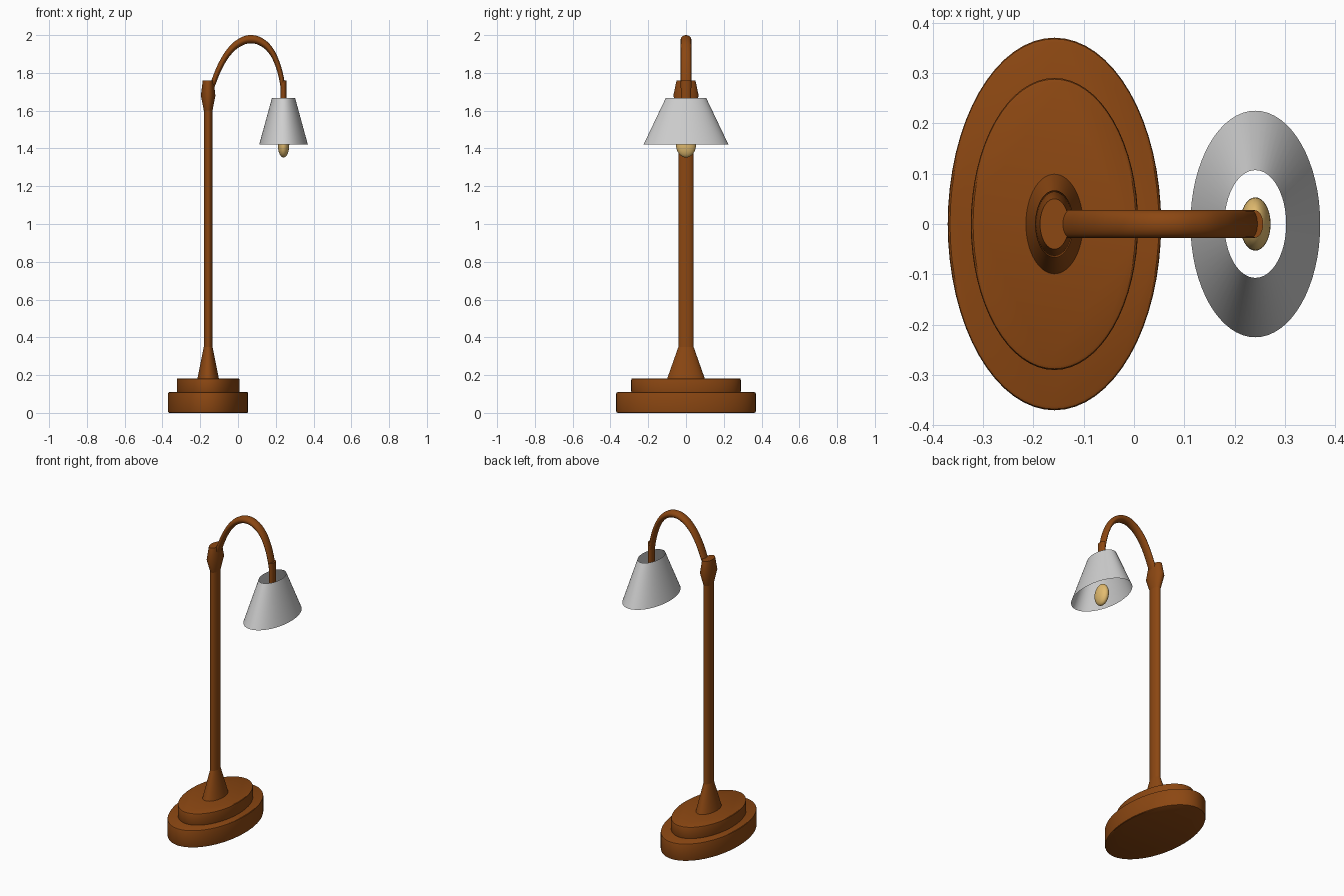
import bpy, bmesh, math

SQUASH = 0.573      # the whole lamp is flattened along x
POST_X = -0.158
LAMP_X = 0.241

if "Cube" in bpy.data.objects:
    bpy.data.objects.remove(bpy.data.objects["Cube"])


def material(name, rgb):
    m = bpy.data.materials.new(name)
    m.use_nodes = True
    m.diffuse_color = (*rgb, 1)
    bsdf = next(n for n in m.node_tree.nodes if n.type == 'BSDF_PRINCIPLED')
    bsdf.inputs["Base Color"].default_value = (*rgb, 1)
    return m


brown = material("warm_brown", (0.26, 0.063, 0.006))
grey = material("shade_grey", (0.62, 0.62, 0.62))
amber = material("bulb_amber", (0.76, 0.50, 0.16))


def finish(name, mesh, mat, scale=(1, 1, 1)):
    ob = bpy.data.objects.new(name, mesh)
    bpy.context.collection.objects.link(ob)
    mesh.materials.clear()
    mesh.materials.append(mat)
    ob.scale = scale
    bpy.ops.object.select_all(action='DESELECT')
    ob.select_set(True)
    bpy.context.view_layer.objects.active = ob
    bpy.ops.object.shade_smooth_by_angle(angle=math.radians(35))
    return ob


def lathe(name, profile, x, mat, capped=True, sides=64):
    """Turn a (radius, z) profile, listed bottom to top, into an oval solid."""
    bm = bmesh.new()
    rings = []
    for r, z in profile:
        angles = [math.tau * i / sides for i in range(sides)]
        rings.append([bm.verts.new((x + SQUASH * r * math.cos(a), r * math.sin(a), z))
                      for a in angles])
    for low, high in zip(rings, rings[1:]):
        for i in range(sides):
            j = (i + 1) % sides
            bm.faces.new((low[i], low[j], high[j], high[i]))
    if capped:
        bm.faces.new(rings[0][::-1])
        bm.faces.new(rings[-1])
    mesh = bpy.data.meshes.new(name)
    bm.to_mesh(mesh)
    bm.free()
    return finish(name, mesh, mat)


def disc(r, z0, z1, b=0.008):
    """Profile of a disc with softened rims."""
    s = b * 0.3
    return [(r - b, z0), (r - s, z0 + s), (r, z0 + b),
            (r, z1 - b), (r - s, z1 - s), (r - b, z1)]


# Stepped foot and post
lathe("base_lower", disc(0.37, 0, 0.11), POST_X, brown)
lathe("base_upper", disc(0.29, 0.105, 0.183), POST_X, brown)
lathe("post_foot", [(0.1, 0.18), (0.04, 0.35)], POST_X, brown)
lathe("post", [(0.04, 0.3), (0.04, 1.62)], POST_X, brown)
lathe("post_collar", [(0.04, 1.6), (0.067, 1.68), (0.05, 1.76)], POST_X, brown)

# Curved arm, swept along a path and flattened with the rest
path = [(-0.145, 1.71), (-0.13, 1.75), (-0.087, 1.85), (-0.04, 1.92), (0.013, 1.963),
        (0.066, 1.978), (0.124, 1.963), (0.172, 1.92), (0.204, 1.86),
        (0.226, 1.79), (0.239, 1.72)]
curve = bpy.data.curves.new("arm_path", 'CURVE')
curve.dimensions = '3D'
curve.bevel_depth = 0.022
curve.bevel_resolution = 6
curve.use_fill_caps = True
spline = curve.splines.new('BEZIER')
spline.bezier_points.add(len(path) - 1)
spline.resolution_u = 5
for p, (x, z) in zip(spline.bezier_points, path):
    p.co = (x / SQUASH, 0, z)
    p.handle_left_type = p.handle_right_type = 'AUTO'
helper = bpy.data.objects.new("arm_path", curve)
bpy.context.collection.objects.link(helper)
bpy.context.view_layer.update()
graph = bpy.context.evaluated_depsgraph_get()
arm_mesh = bpy.data.meshes.new_from_object(helper.evaluated_get(graph))
bpy.data.objects.remove(helper)
finish("arm", arm_mesh, brown, (SQUASH, 1.27, 1))

# Lamp head: socket, open shade and bulb
lathe("lamp_socket", [(0.027, 1.53), (0.027, 1.76)], LAMP_X, brown, sides=32)
lathe("lamp_shade", [(0.225, 1.42), (0.107, 1.667)], LAMP_X, grey, capped=False)

bm = bmesh.new()
bmesh.ops.create_uvsphere(bm, u_segments=32, v_segments=16, radius=1)
bulb_mesh = bpy.data.meshes.new("bulb")
bm.to_mesh(bulb_mesh)
bm.free()
bulb = finish("bulb", bulb_mesh, amber, (0.053 * SQUASH, 0.053, 0.068))
bulb.location = (LAMP_X, 0, 1.42)
